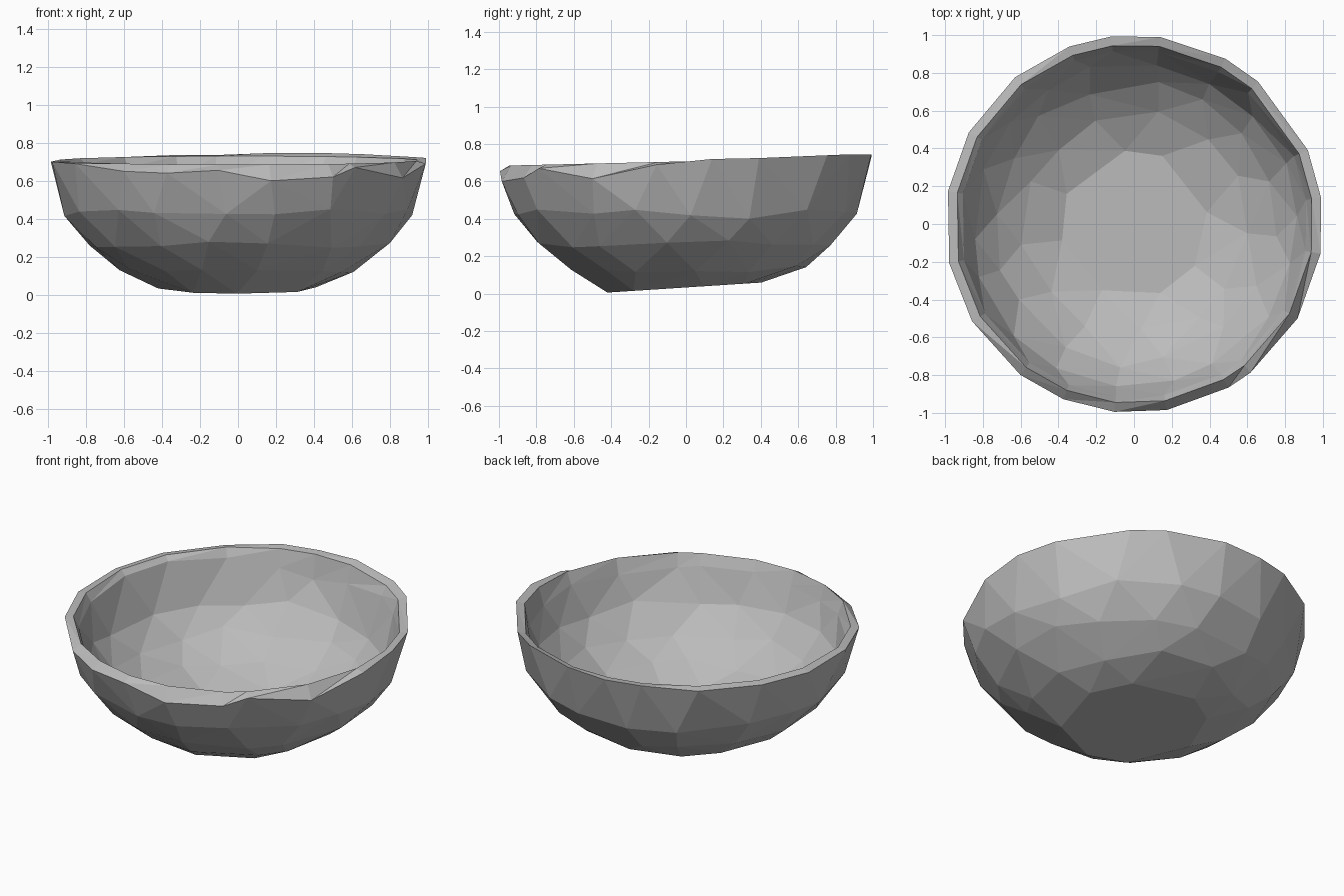
import bpy, bmesh, math, random
from math import sin, cos, radians, asin

if "Cube" in bpy.data.objects:
    bpy.data.objects.remove(bpy.data.objects["Cube"])

random.seed(4)

# Uneven broken rim: angle in degrees, outer height, inner height
RIM = [(-9, .69, .63), (-30, .615, .6), (-52, .67, .61), (-60, .62, .62),
       (-80, .6, .62), (-96, .655, .6), (-112, .64, .59), (-127, .65, .61),
       (-149, .69, .63), (-168, .7, .65), (-190, .7, .68), (-209, .71, .69),
       (-231, .715, .67), (-250, .735, .62), (-263, .735, .58), (-278, .745, .62),
       (-299, .745, .67), (-311, .74, .64), (-337, .725, .58), (-352, .72, .6)]

# Rows of chiselled corners under the rim: relative radius and corner count
ROWS = [(.92, 18), (.8, 16), (.63, 13), (.42, 8)]


def polar(radius, angle, height):
    return (radius * cos(angle), radius * sin(angle), height)


def add_shell(bm, rim, scale, floor, depth, base_tilt):
    """Faceted half shell hanging below a loop of rim vertices."""
    points = list(rim)
    for radius, count in ROWS:
        start = random.random()
        is_base = radius == ROWS[-1][0]
        for i in range(count):
            angle = math.tau * (i + start + random.uniform(-.2, .2)) / count
            slope = asin(radius) + random.uniform(-.04, .04) * (not is_base)
            r = scale * sin(slope)
            z = floor + depth * (1 - cos(slope))
            if is_base:
                z += base_tilt * r * sin(angle)
            points.append(bm.verts.new(polar(r, angle, max(z, 0))))
    bmesh.ops.convex_hull(bm, input=points)
    # Open the top again
    rim_set = set(rim)
    lids = [f for f in bm.faces if all(v in rim_set for v in f.verts)]
    bmesh.ops.delete(bm, geom=lids, context='FACES_ONLY')


def add_band(bm, first, second):
    """Triangulated strip between two loops of equal length."""
    for i in range(len(first)):
        j = (i + 1) % len(first)
        bm.faces.new((first[i], first[j], second[i]))
        bm.faces.new((first[j], second[j], second[i]))


# Outer edge, raised crest and lower inner edge of the rim
bm = bmesh.new()
outer, crest, inner = [], [], []
for degrees, outer_height, inner_height in RIM:
    a = radians(degrees)
    back = (sin(a) + 1) / 2
    outer.append(bm.verts.new(polar(1, a, outer_height)))
    crest.append(bm.verts.new(polar(.95, a, .685 + .045 * back)))
    inner.append(bm.verts.new(polar(.92, a, inner_height)))

add_shell(bm, outer, 1, -.037, .76, .065)
add_shell(bm, inner, .93, .025, .66, 0)
add_band(bm, outer, crest)
add_band(bm, crest, inner)

# Clean up and face everything outward
loose = [v for v in bm.verts if not v.link_faces]
bmesh.ops.delete(bm, geom=loose, context='VERTS')
loose_edges = [e for e in bm.edges if not e.link_faces]
bmesh.ops.delete(bm, geom=loose_edges, context='EDGES')
bmesh.ops.recalc_face_normals(bm, faces=bm.faces)

mesh = bpy.data.meshes.new("stone_bowl")
bm.to_mesh(mesh)
bm.free()
bowl = bpy.data.objects.new("stone_bowl", mesh)
bpy.context.collection.objects.link(bowl)

# Plain grey stone
grey = bpy.data.materials.new("stone_grey")
grey.use_nodes = True
color = (.5, .5, .5, 1)
grey.diffuse_color = color
grey.node_tree.nodes["Principled BSDF"].inputs["Base Color"].default_value = color
mesh.materials.append(grey)
